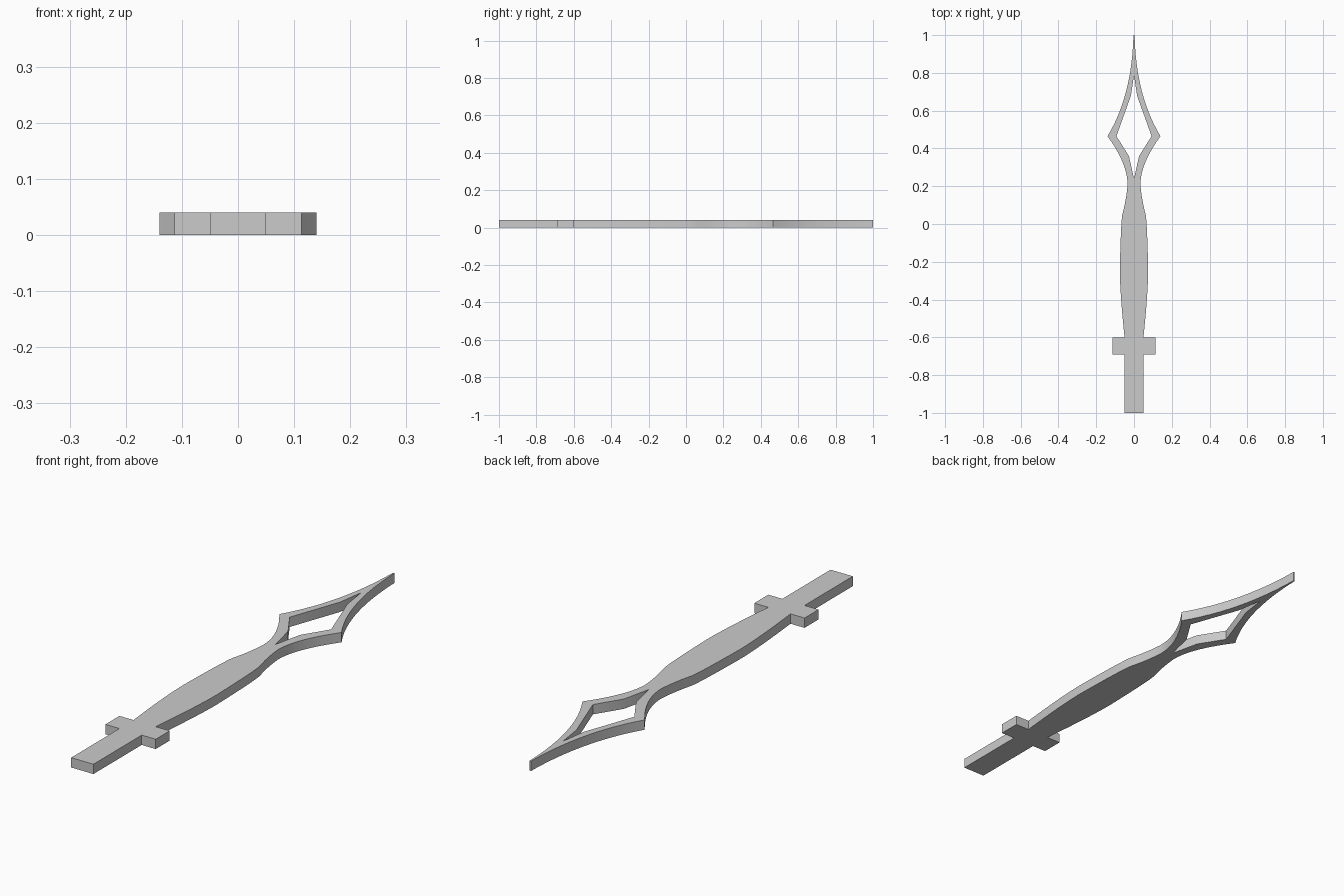
import bpy
import bmesh
from mathutils import Vector

if "Cube" in bpy.data.objects:
    bpy.data.objects.remove(bpy.data.objects["Cube"])

THICK = 0.04


def arc(a, c, b, n=10):
    """Quadratic curve from a to b pulled towards c (end point left out)."""
    a, b, c = Vector(a), Vector(b), Vector(c)
    return [a * (1 - t) ** 2 + c * 2 * t * (1 - t) + b * t * t
            for t in (i / n for i in range(n))]


def plate(name, half):
    """Extrude a half outline upwards and mirror it across x = 0."""
    bm = bmesh.new()
    base = bm.faces.new([bm.verts.new((p[0], p[1], 0)) for p in half])
    ext = bmesh.ops.extrude_face_region(bm, geom=[base], use_keep_orig=True)
    top = [g for g in ext["geom"] if isinstance(g, bmesh.types.BMVert)]
    bmesh.ops.translate(bm, verts=top, vec=(0, 0, THICK))
    bmesh.ops.recalc_face_normals(bm, faces=bm.faces)
    # open the centre seam so both halves join cleanly
    seam = [f for f in bm.faces if all(abs(v.co.x) < 1e-6 for v in f.verts)]
    bmesh.ops.delete(bm, geom=seam, context='FACES_ONLY')
    mesh = bpy.data.meshes.new(name)
    bm.to_mesh(mesh)
    bm.free()
    ob = bpy.data.objects.new(name, mesh)
    bpy.context.collection.objects.link(ob)
    bpy.ops.object.select_all(action='DESELECT')
    ob.select_set(True)
    bpy.context.view_layer.objects.active = ob
    mod = ob.modifiers.new("Mirror", 'MIRROR')
    mod.use_clip = True
    bpy.ops.object.modifier_apply(modifier=mod.name)
    bpy.ops.object.shade_smooth_by_angle(angle=0.4)
    return ob


half = [(0, 1)]
# flared point and shoulder
half += arc((0.003, 1), (0.01, 0.68), (0.14, 0.465), 12)
half += arc((0.14, 0.465), (0.035, 0.32), (0.034, 0.21))
# leaf-shaped body
half += arc((0.034, 0.21), (0.04, 0.13), (0.062, 0.05), 6)
half += arc((0.062, 0.05), (0.07, 0.0), (0.075, -0.24), 6)
half += arc((0.075, -0.24), (0.075, -0.36), (0.05, -0.6), 8)
# cross bar and straight tail
half += [(0.05, -0.6), (0.113, -0.6), (0.113, -0.69), (0.05, -0.69),
         (0.05, -1), (0, -1)]
# diamond opening
half += [(0, 0.24), (0.027, 0.36), (0.093, 0.465), (0.016, 0.68), (0, 0.79)]

plate("clock_hand", half)
